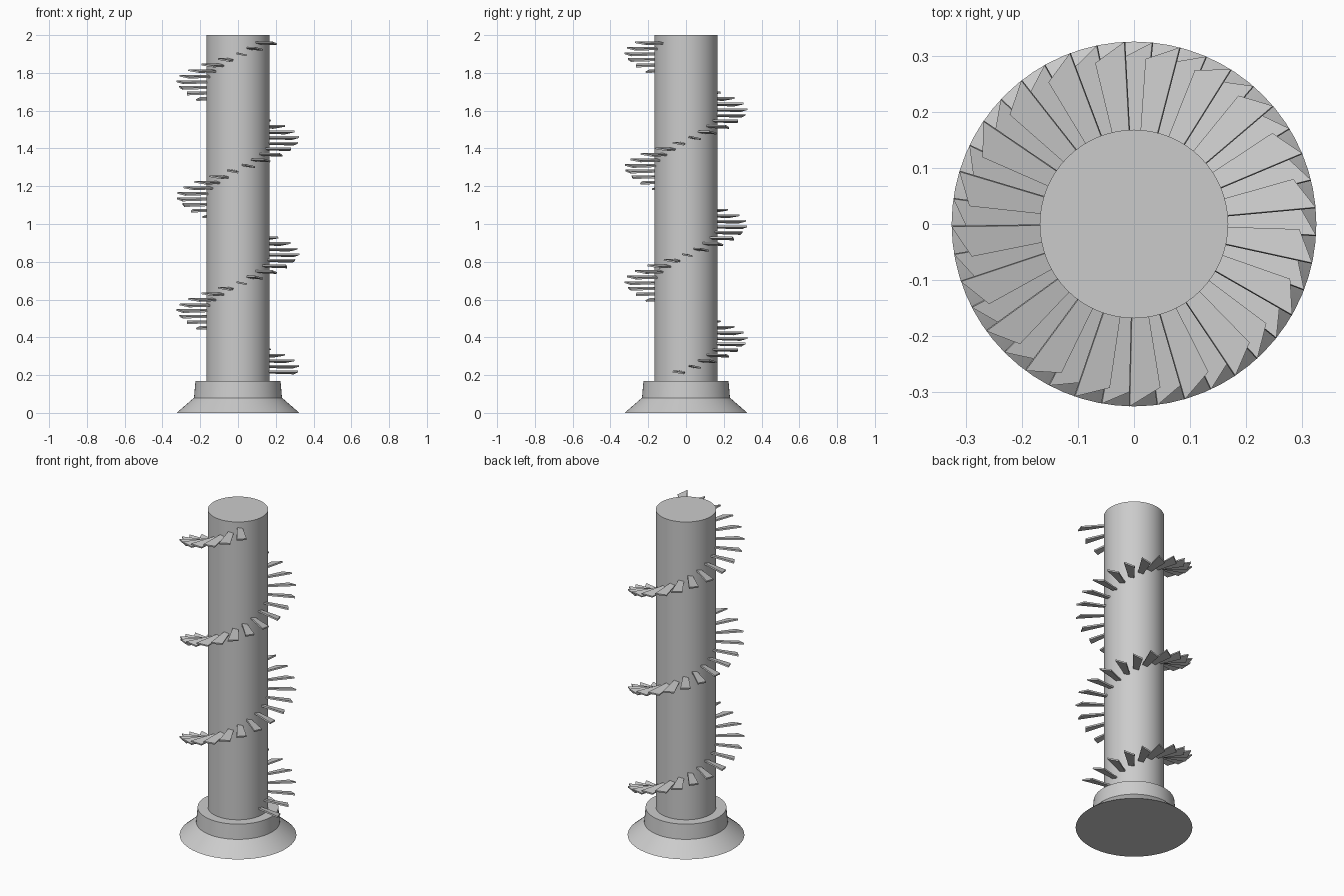
import bpy, bmesh, math
from mathutils import Vector

if "Cube" in bpy.data.objects:
    bpy.data.objects.remove(bpy.data.objects["Cube"])

grey = bpy.data.materials.new("stone grey")
grey.diffuse_color = (0.6, 0.6, 0.6, 1)
grey.use_nodes = True
grey.node_tree.nodes["Principled BSDF"].inputs["Base Color"].default_value = grey.diffuse_color


def make_object(name, bm, smooth=False):
    bmesh.ops.recalc_face_normals(bm, faces=bm.faces)
    me = bpy.data.meshes.new(name)
    bm.to_mesh(me)
    bm.free()
    me.materials.append(grey)
    ob = bpy.data.objects.new(name, me)
    bpy.context.collection.objects.link(ob)
    if smooth:
        bpy.ops.object.select_all(action='DESELECT')
        ob.select_set(True)
        bpy.context.view_layer.objects.active = ob
        bpy.ops.object.shade_smooth_by_angle(angle=math.radians(30))
    return ob


def lathe(name, profile, sides=64):
    # closed surface of revolution from (radius, height) points
    bm = bmesh.new()
    rings = [[bm.verts.new((r * math.cos(2 * math.pi * i / sides),
                            r * math.sin(2 * math.pi * i / sides), z))
              for i in range(sides)] for r, z in profile]
    for a, b in zip(rings, rings[1:]):
        for i in range(sides):
            j = (i + 1) % sides
            bm.faces.new((a[i], a[j], b[j], b[i]))
    bm.faces.new(rings[0][::-1])
    bm.faces.new(rings[-1])
    return make_object(name, bm, smooth=True)


# flared foot with collar, and the central column
lathe("base", [(0.325, 0), (0.233, 0.08), (0.225, 0.17)])
lathe("column", [(0.168, 0.16), (0.168, 2.0)])

# spiral of thin tilted treads, each with a slanted outer end
COUNT, TURN, RISE = 60, math.radians(720 / 41), 0.02954
START, WIDTH, DROP, THICK = math.radians(-12.3), math.radians(10.5), 0.011, 0.009


def polar(r, a, z):
    return Vector((r * math.cos(a), r * math.sin(a), z))


bm = bmesh.new()
for k in range(COUNT):
    a, z = START + k * TURN, 0.224 + k * RISE
    top = [polar(0.155, a, z), polar(0.325, a, z),
           polar(0.295, a + WIDTH, z - DROP),
           polar(0.155, a + WIDTH, z - DROP * 0.6)]
    n = (top[1] - top[0]).cross(top[2] - top[0]).normalized()
    upper = [bm.verts.new(p) for p in top]
    lower = [bm.verts.new(p - n * THICK) for p in top]
    bm.faces.new(upper)
    bm.faces.new(lower[::-1])
    for i in range(4):
        j = (i + 1) % 4
        bm.faces.new((upper[i], lower[i], lower[j], upper[j]))
make_object("spiral_treads", bm)
